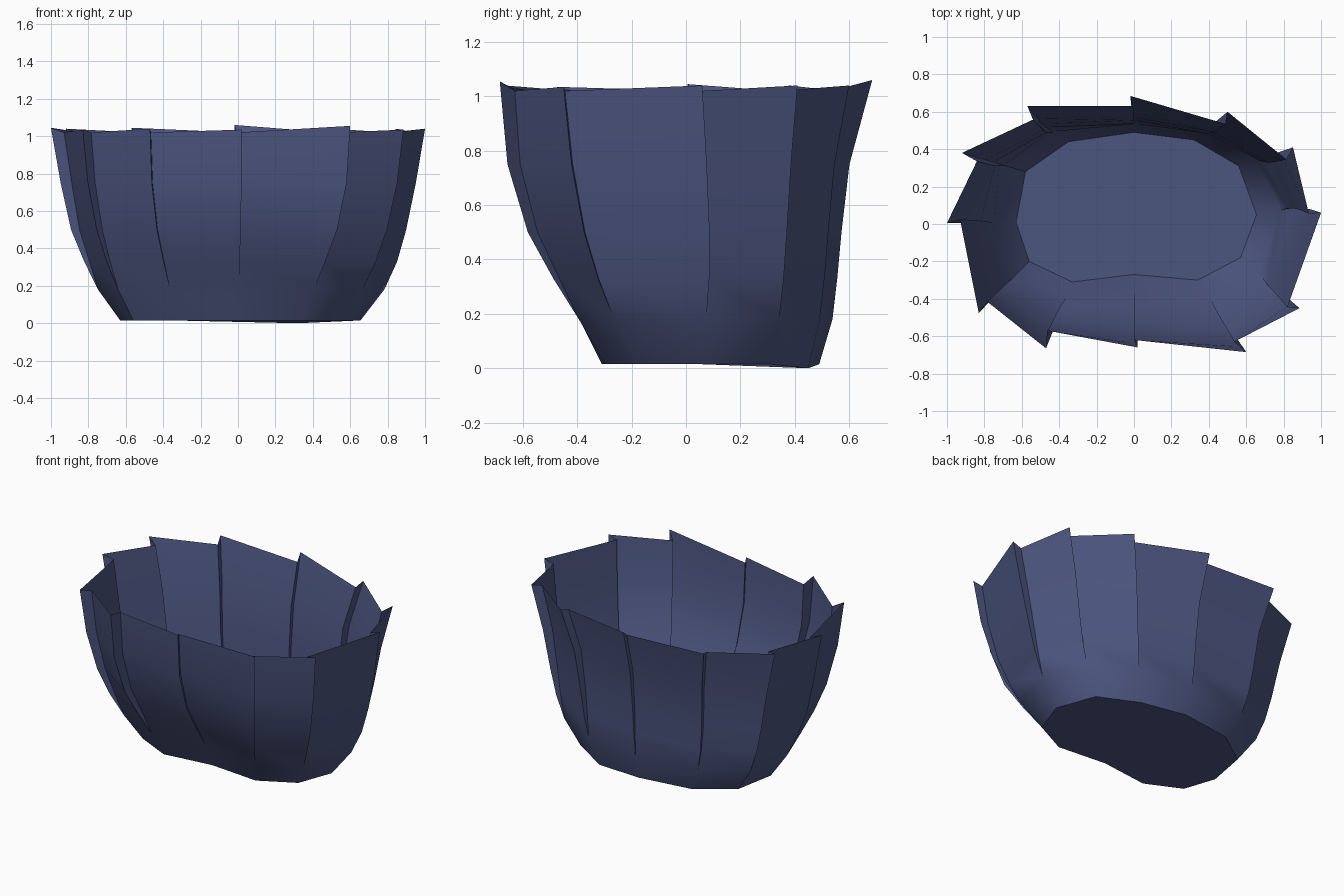
import bpy, bmesh, math

if "Cube" in bpy.data.objects:
    bpy.data.objects.remove(bpy.data.objects["Cube"])

navy = bpy.data.materials.new("dusty_navy")
navy.diffuse_color = (0.073, 0.092, 0.215, 1)
navy.use_nodes = True
navy.node_tree.nodes["Principled BSDF"].inputs["Base Color"].default_value = navy.diffuse_color

# Plan outlines, clockwise from the back: floor edge, petal tips and inner notches
FLOOR = [(0, .49), (.32, .45), (.56, .31), (.655, .05), (.57, -.18), (.34, -.30),
         (0, -.27), (-.33, -.31), (-.56, -.20), (-.63, .01), (-.58, .28), (-.35, .44)]
TIPS = [(-.02, .685, 1.06), (.50, .60, 1.04), (.85, .41, 1.04), (1, .06, 1.04),
        (.885, -.45, 1.035), (.60, -.685, 1.055), (.02, -.66, 1.035), (-.47, -.665, 1.04),
        (-.83, -.475, 1.035), (-1, .005, 1.045), (-.92, .38, 1.04), (-.57, .63, 1.045)]
NOTCH = [(-.005, .63), (.49, .535), (.815, .345), (.935, .055), (.82, -.445), (.535, -.63),
         (0, -.62), (-.465, -.57), (-.785, -.415), (-.93, .025), (-.84, .335), (-.54, .558)]
# Sideways bend of individual seams at mid height
SWAY = {3: (0, .03), 11: (-.03, 0)}

# Ring heights, with outward flare at the front, sides and back
HEIGHT = [0, .18, .33, .50, .75, 1.04]
FRONT = [0, .20, .46, .74, .95, 1]
SIDE = [0, .37, .57, .71, .86, 1]
BACK = [0, .25, .34, .42, .57, 1]
STEP = [0, 0, .40, .65, .85, 1]
BEND = [0, .7, 1, 1, .6, 0]

bm = bmesh.new()
outer, inner = [], []
for i, ((fx, fy), (tx, ty, tz), (nx, ny)) in enumerate(zip(FLOOR, TIPS, NOTCH)):
    facing = math.sin(math.atan2(ty / .68, tx))
    end = BACK if facing > 0 else FRONT
    w = facing * facing
    bx, by = SWAY.get(i, (0, 0))
    o_col, n_col = [], []
    for k, h in enumerate(HEIGHT):
        t = SIDE[k] * (1 - w) + end[k] * w
        if i == 9 and k in (1, 2):
            t -= .05
        x = fx + (tx - fx) * t + bx * BEND[k]
        y = fy + (ty - fy) * t + by * BEND[k]
        z = h if k else (0.0 if i == 1 else .015)
        v = bm.verts.new((x, y, tz if k == 5 else z))
        o_col.append(v)
        if STEP[k]:
            s = STEP[k]
            v = bm.verts.new((x + (nx - tx) * s, y + (ny - ty) * s,
                              1.02 if k == 5 else z))
        n_col.append(v)
    outer.append(o_col)
    inner.append(n_col)

# Floor
bm.faces.new([c[0] for c in outer])

# Petals, each running from its tip edge to the next notch, plus the step between
for i in range(12):
    j = (i + 1) % 12
    for k in range(5):
        bm.faces.new((outer[i][k], outer[i][k + 1], inner[j][k + 1], inner[j][k]))
        if k == 1:
            bm.faces.new((outer[i][1], inner[i][2], outer[i][2]))
        elif k > 1:
            bm.faces.new((outer[i][k], inner[i][k], inner[i][k + 1], outer[i][k + 1]))

bmesh.ops.recalc_face_normals(bm, faces=bm.faces)
bm.normal_update()
# Keep the outside of the open shell as its front side
floor = max(bm.faces, key=lambda f: len(f.verts))
if floor.normal.z > 0:
    bmesh.ops.reverse_faces(bm, faces=bm.faces)

mesh = bpy.data.meshes.new("petal_bowl")
bm.to_mesh(mesh)
bm.free()
mesh.materials.append(navy)
bowl = bpy.data.objects.new("petal_bowl", mesh)
bpy.context.collection.objects.link(bowl)
bpy.context.view_layer.objects.active = bowl
bowl.select_set(True)
bpy.ops.object.shade_smooth_by_angle(angle=math.radians(38))
